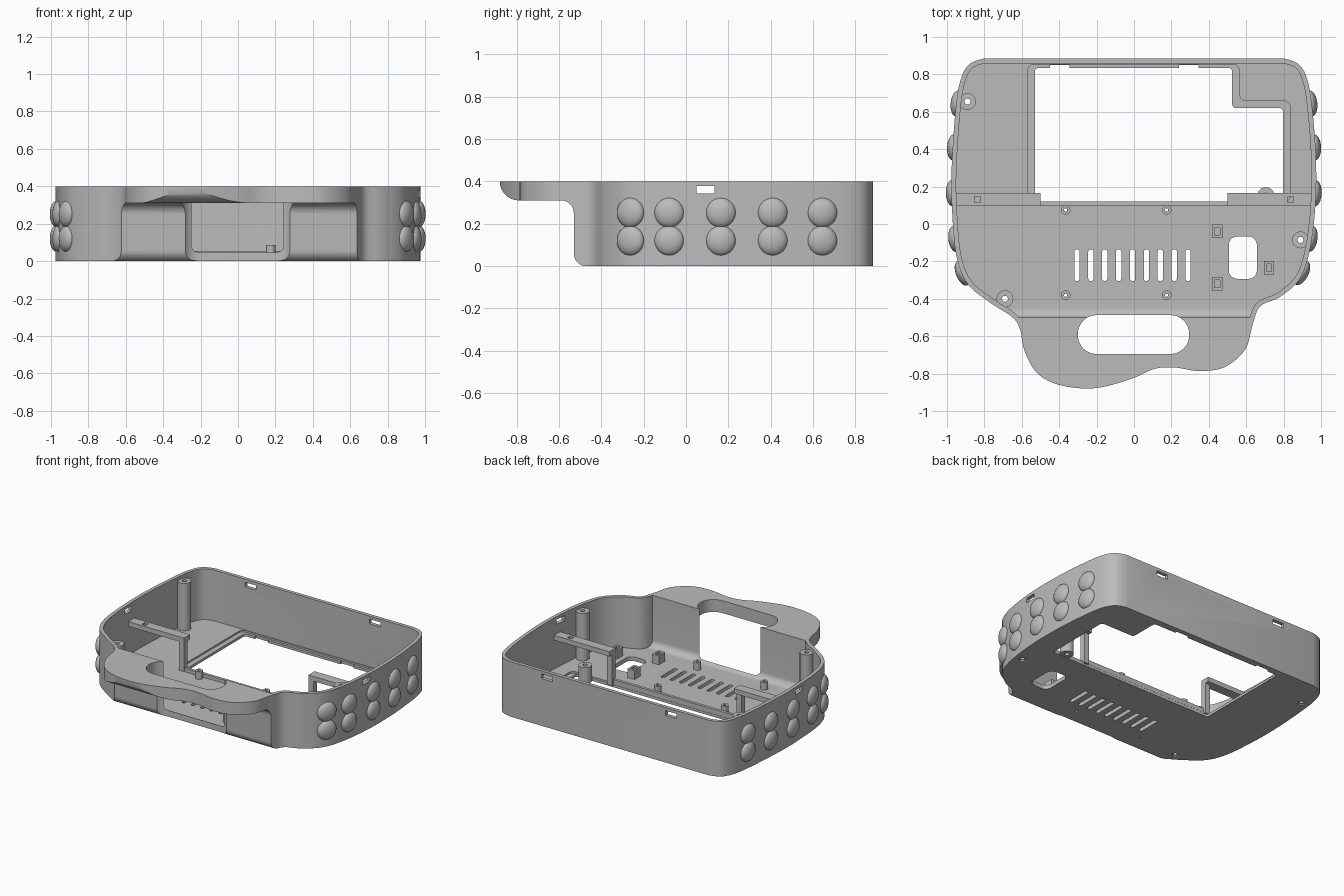
import bpy, bmesh, math
from mathutils import Vector

cube = bpy.data.objects.get("Cube")
if cube:
    bpy.data.objects.remove(cube)

GREY = (0.5, 0.5, 0.5, 1)
grey = bpy.data.materials.new("grey plastic")
grey.use_nodes = True
grey.diffuse_color = GREY
grey.node_tree.nodes["Principled BSDF"].inputs["Base Color"].default_value = GREY


def finish(name, bm):
    bmesh.ops.recalc_face_normals(bm, faces=bm.faces)
    mesh = bpy.data.meshes.new(name)
    bm.to_mesh(mesh)
    bm.free()
    mesh.materials.append(grey)
    ob = bpy.data.objects.new(name, mesh)
    bpy.context.collection.objects.link(ob)
    return ob


def prism(name, pts, lo, hi, axis="z"):
    """Extrude a closed 2D profile along z (points are x, y) or x (points are y, z)."""
    bm = bmesh.new()
    place = (lambda p, h: (p[0], p[1], h)) if axis == "z" else (lambda p, h: (h, p[0], p[1]))
    low, high = ([bm.verts.new(place(p, h)) for p in pts] for h in (lo, hi))
    bm.faces.new(low)
    bm.faces.new(high)
    for i in range(len(pts)):
        bm.faces.new((low[i - 1], low[i], high[i], high[i - 1]))
    return finish(name, bm)


def rounded(corners, steps=8):
    """Polygon whose corners (x, y, radius) are turned into arcs."""
    out = []
    for i, (x, y, r) in enumerate(corners):
        p = Vector((x, y))
        if r == 0:
            out.append(p)
            continue
        a = (Vector(corners[i - 1][:2]) - p).normalized()
        b = (Vector(corners[(i + 1) % len(corners)][:2]) - p).normalized()
        half = math.acos(a.dot(b)) / 2
        centre = p + (a + b).normalized() * (r / math.sin(half))
        start = p + a * (r / math.tan(half)) - centre
        end = p + b * (r / math.tan(half)) - centre
        first = math.atan2(start.y, start.x)
        turn = math.remainder(math.atan2(end.y, end.x) - first, math.tau)
        for k in range(steps + 1):
            t = first + turn * k / steps
            out.append(centre + Vector((math.cos(t), math.sin(t))) * r)
    return out


def rect(x0, x1, y0, y1, r):
    return rounded([(x0, y0, r), (x1, y0, r), (x1, y1, r), (x0, y1, r)])


def circle(x, y, r, n=24):
    return [(x + r * math.cos(k * math.tau / n), y + r * math.sin(k * math.tau / n)) for k in range(n)]


def box(name, x0, x1, y0, y1, z0, z1):
    return prism(name, [(x0, y0), (x1, y0), (x1, y1), (x0, y1)], z0, z1)


def volume(mesh):
    bm = bmesh.new()
    bm.from_mesh(mesh)
    result = abs(bm.calc_volume(signed=True))
    bm.free()
    return result


def cut(ob, cutters):
    """Subtract each cutter, taking the first solver that removes a sensible amount."""
    for cutter in cutters:
        before = volume(ob.data)
        for solver in ("EXACT", "MANIFOLD", "FLOAT"):
            mod = ob.modifiers.new("cut", "BOOLEAN")
            mod.object, mod.operation, mod.solver = cutter, "DIFFERENCE", solver
            deps = bpy.context.evaluated_depsgraph_get()
            mesh = bpy.data.meshes.new_from_object(ob.evaluated_get(deps))
            ob.modifiers.clear()
            if before * .05 < volume(mesh) < before:
                ob.data = mesh
                break
        bpy.data.objects.remove(cutter)
    return ob


def tube(name, x, y, r, hole, z0, z1):
    return cut(prism(name, circle(x, y, r), z0, z1), [prism("bore", circle(x, y, hole), z0 - 1, z1 + 1)])


# Plan outline, counter-clockwise, smoothed into a spline with a straight back edge
KEYS = [(-.8, .885), (-.885, .85), (-.93, .76), (-.955, .6), (-.975, .3), (-.973, .08), (-.95, -.17),
        (-.89, -.32), (-.77, -.42), (-.655, -.495), (-.61, -.56), (-.585, -.68), (-.515, -.8), (-.39, -.863),
        (-.21, -.878), (-.02, -.83), (.11, -.775), (.215, -.767), (.35, -.786), (.485, -.765), (.595, -.67),
        (.635, -.535), (.675, -.44), (.78, -.39), (.885, -.295), (.94, -.14), (.97, .1), (.973, .35),
        (.955, .6), (.93, .76), (.885, .85), (.8, .885)]


def spline(keys, steps=6):
    v = [Vector(k) for k in keys]
    v = [v[0] + Vector((.08, 0))] + v + [v[-1] - Vector((.08, 0))]
    out = []
    for a, b, c, d in zip(v, v[1:], v[2:], v[3:]):
        for k in range(steps):
            t = k / steps
            out.append(b + ((c - a) + ((a * 2 - b * 5 + c * 4 - d) + ((b - c) * 3 + d - a) * t) * t) * (t / 2))
    return out + [v[-2]]


outline = spline(KEYS)
outward = []
for i in range(len(outline)):
    e = outline[(i + 1) % len(outline)] - outline[i - 1]
    outward.append(Vector((e.y, -e.x)).normalized())
inner = [p - n * .026 for p, n in zip(outline, outward)]

# Shell: plan outline, undercut below the handle
shell = prism("shell", outline, 0, .4)
undercut = rounded([(-1.2, .5, 0), (-.88, .5, 0), (-.88, .31, .09), (-.53, .31, .06), (-.53, -.001, .06),
                    (-.3, -.003, 0), (-.3, -.3, 0), (-1.2, -.3, 0)])
cut(shell, [prism("undercut", undercut, -1.2, 1.2, "x")])

# Hollow of the tray, kept behind the front wall
cavity = prism("cavity", inner, .03, .6)
front_stop = rounded([(-1.2, .8, 0), (-.5, .8, 0), (-.5, .03, .05), (-.2, .029, 0), (-.2, -.2, 0), (-1.2, -.2, 0)])
cut(cavity, [prism("front_stop", front_stop, -1.3, 1.3, "x")])


def window(grow, r):
    x0, x1, x2 = -.53 - grow, .525 + grow, .797 + grow
    y0, y1, y2 = .12 - grow * .05, .62 + grow, .835 + grow * .5
    return rounded([(x0, y0, r), (x2, y0, r), (x2, y1, r), (x1, y1, r), (x1, y2, r), (x0, y2, r)], 5)


cutters = [cavity, prism("screen_ledge", window(.038, .035), .018, .1), prism("screen_hole", window(0, .02), -.1, .11),
           prism("handle_slot", rect(-.3, .295, -.695, -.487, .1), -.1, .7),
           prism("button_hole", rect(.507, .657, -.293, -.067, .045), -.1, .1)]
cutters += [box("notch", x, x + .105, .8, .851, -.1, .12) for x in (-.45, .24)]
cutters += [prism("vent", rect(x - .014, x + .014, -.305, -.135, .0135), -.1, .1)
            for x in (-.305 + .0743 * k for k in range(9))]
cutters += [box("side_slot", s * .985 - .1, s * .985 + .1, .05, .135, .343, .377) for s in (-1, 1)]
cutters += [box("back_slot", x - .045, x + .045, .8, .95, .343, .377) for x in (-.5, .5)]

# Screw posts and board standoffs stand over holes in the floor
POSTS = [(-.89, .655), (.89, -.085), (-.69, -.4)]
STANDOFFS = [(x, y) for x in (-.365, .175) for y in (.075, -.38)]
cutters += [prism("screw_hole", circle(x, y, .024), -.1, .1) for x, y in POSTS]
cutters += [prism("pin_hole", circle(x, y, .009, 12), -.1, .1) for x, y in STANDOFFS]
cut(shell, cutters)
parts = [shell]
for x, y in POSTS:
    parts.append(tube("screw_post", x, y, .045, .016, .01, .375))
for x, y in STANDOFFS:
    parts.append(tube("standoff", x, y, .025, .01, .02, .085))
parts.append(tube("short_post", .705, .152, .045, .016, .005, .12))

# Rib along the screen opening
box("screen_rib", -.54, .5, .098, .119, .02, .055)

# Raised bars reaching in from the side walls, each on a leg
for s in (-1, 1):
    bar = box("support_bar", min(s * .5, s * .957), max(s * .5, s * .957), .095, .165, .24, .275)
    cut(bar, [box("bar_hole", s * .837 - .016, s * .837 + .016, .114, .146, .2, .3)])
    box("bar_leg", min(s * .5, s * .54), max(s * .5, s * .54), .095, .135, .015, .24)

# Button clips with square sockets
for x, y in ((.445, -.04), (.445, -.32), (.722, -.235)):
    clip = box("button_clip", x - .027, x + .027, y - .036, y + .036, .02, .095)
    cut(clip, [box("socket", x - .014, x + .014, y - .02, y + .02, .07, .2)])

# Grip bumps in pairs, set into the side walls
for s in (-1, 1):
    for y in (-.265, -.08, .165, .41, .645):
        i = min((k for k in range(len(outline)) if outline[k].x * s > .7), key=lambda k: abs(outline[k].y - y))
        n = outward[i]
        p = outline[i] + Vector((-n.y, n.x)) * ((y - outline[i].y) / n.x)
        for z in (.12, .252):
            bm = bmesh.new()
            bmesh.ops.create_uvsphere(bm, u_segments=32, v_segments=20, radius=.07)
            bmesh.ops.scale(bm, vec=(.5, 1, 1), verts=bm.verts)
            # keep only the outer cap so nothing pokes inside
            bmesh.ops.bisect_plane(bm, geom=bm.verts[:] + bm.edges[:] + bm.faces[:], plane_co=(-.005, 0, 0),
                                   plane_no=(-1, 0, 0), clear_outer=True)
            bump = finish("grip_bump", bm)
            bump.location = (p.x - n.x * .005, p.y - n.y * .005, z)
            bump.rotation_euler.z = math.atan2(n.y, n.x)
            parts.append(bump)

# Smooth the curved parts, keeping hard edges
bpy.ops.object.select_all(action="DESELECT")
for ob in parts:
    ob.select_set(True)
bpy.context.view_layer.objects.active = shell
bpy.ops.object.shade_smooth_by_angle(angle=math.radians(30))
